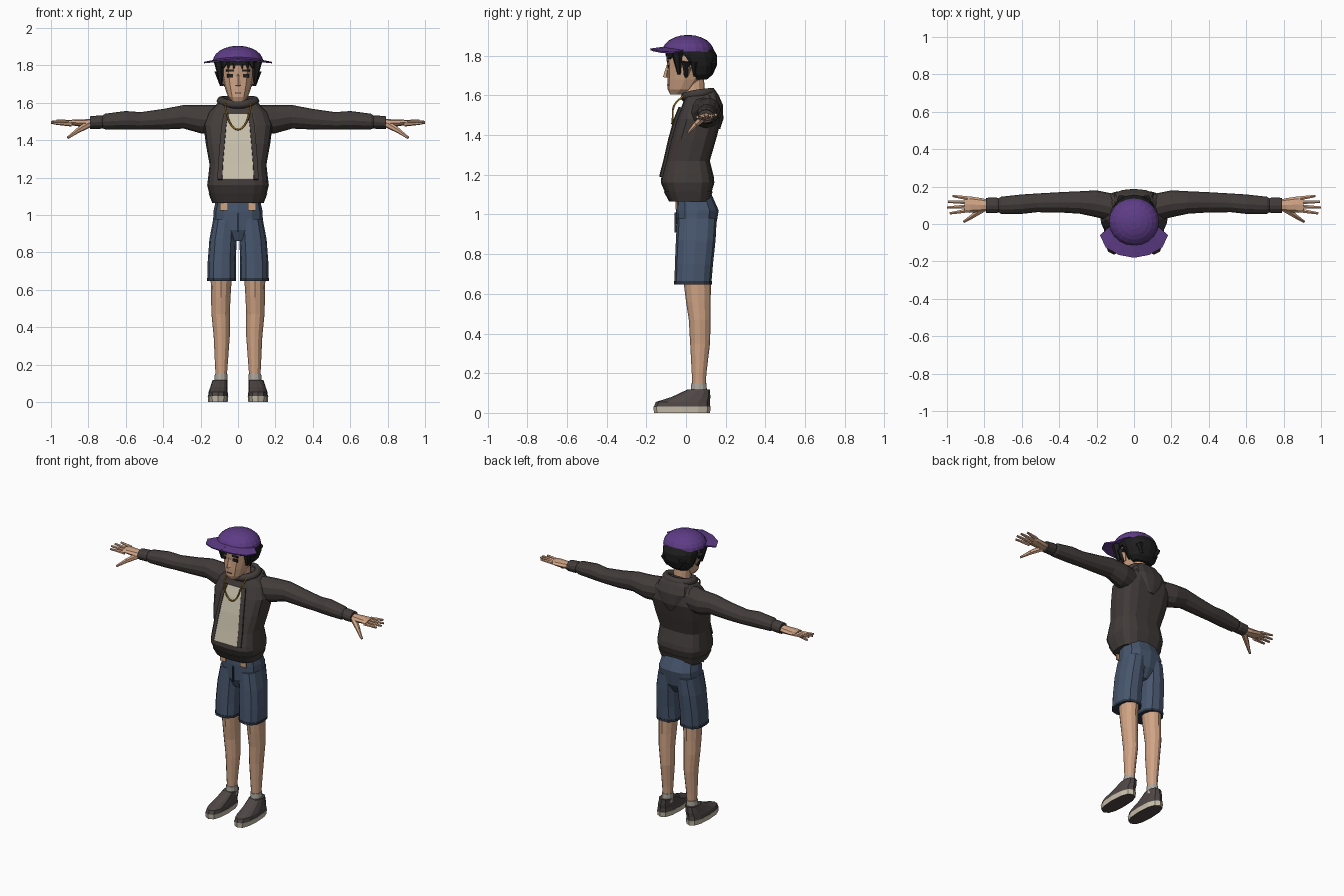
import bpy, bmesh
from math import cos, sin, pi, copysign
from mathutils import Vector

if "Cube" in bpy.data.objects:
    bpy.data.objects.remove(bpy.data.objects["Cube"])


def material(name, hexcode):
    parts = [int(hexcode[i:i + 2], 16) / 255 for i in (0, 2, 4)]
    colour = [((c + .055) / 1.055) ** 2.4 for c in parts] + [1]
    mat = bpy.data.materials.new(name)
    mat.use_nodes = True
    mat.diffuse_color = colour
    mat.node_tree.nodes["Principled BSDF"].inputs["Base Color"].default_value = colour
    return mat


skin = material("skin", "D0A485")
black = material("hair black", "1E1E1E")
purple = material("cap purple", "5E3C86")
charcoal = material("jacket charcoal", "423C3A")
cream = material("shirt cream", "C9C0AC")
denim = material("shorts blue", "47566D")
navy = material("hem navy", "2E3643")
shoe_grey = material("shoe grey", "4F4746")
sock_grey = material("sock grey", "ACA79E")
gold = material("chain gold", "927025")


def finish(name, bm, mat, mirror=False):
    bmesh.ops.recalc_face_normals(bm, faces=bm.faces)
    mesh = bpy.data.meshes.new(name)
    bm.to_mesh(mesh)
    bm.free()
    mesh.materials.append(mat)
    obj = bpy.data.objects.new(name, mesh)
    bpy.context.collection.objects.link(obj)
    if mirror:
        obj.modifiers.new("Mirror", "MIRROR").use_mirror_merge = False
    return obj


def loft(name, mat, rings, axis="z", sides=12, power=1, mirror=False):
    """Rings hold: place along the axis, two centre values, two radii."""
    bm = bmesh.new()
    loops = []
    for t, u, v, ru, rv in rings:
        loop = []
        for i in range(sides):
            a = 2 * pi * i / sides
            c, s = cos(a), sin(a)
            p = u + ru * copysign(abs(c) ** power, c)
            q = v + rv * copysign(abs(s) ** power, s)
            loop.append(bm.verts.new((t, p, q) if axis == "x" else (p, q, t)))
        loops.append(loop)
    for low, high in zip(loops, loops[1:]):
        for i in range(sides):
            j = (i + 1) % sides
            bm.faces.new((low[i], low[j], high[j], high[i]))
    bm.faces.new(loops[0])
    bm.faces.new(loops[-1])
    return finish(name, bm, mat, mirror)


def spans(rows):
    """Turn height, front, back, half width into rings around the middle."""
    return [(z, 0, (f + b) / 2, w, (b - f) / 2) for z, f, b, w in rows]


def taper(name, mat, a, b, r1, r2, sides=6, mirror=True):
    a, b = Vector(a), Vector(b)
    bm = bmesh.new()
    bmesh.ops.create_cone(bm, cap_ends=True, segments=sides, radius1=r1,
                          radius2=r2, depth=(b - a).length)
    turn = (b - a).to_track_quat("Z", "Y").to_matrix()
    bmesh.ops.rotate(bm, matrix=turn, verts=bm.verts)
    bmesh.ops.translate(bm, vec=(a + b) / 2, verts=bm.verts)
    return finish(name, bm, mat, mirror)


def strip(name, mat, left, right, thickness, mirror=False):
    """Quad strip between two rails, thickened."""
    bm = bmesh.new()
    rails = [[bm.verts.new(p) for p in rail] for rail in (left, right)]
    for i in range(len(left) - 1):
        bm.faces.new((rails[0][i], rails[1][i], rails[1][i + 1], rails[0][i + 1]))
    obj = finish(name, bm, mat, mirror)
    solid = obj.modifiers.new("Thickness", "SOLIDIFY")
    solid.thickness, solid.offset = thickness, 0
    return obj


def plate(name, mat, x, y, z, w, h, mirror=True, depth=.008):
    strip(name, mat, [(x - w, y, z - h), (x - w, y, z + h)],
          [(x + w, y, z - h), (x + w, y, z + h)], depth, mirror)


def tube(name, mat, points, radius, cyclic=False):
    curve = bpy.data.curves.new(name, "CURVE")
    curve.dimensions = "3D"
    curve.bevel_depth, curve.bevel_resolution = radius, 1
    curve.resolution_u = 3
    line = curve.splines.new("BEZIER")
    line.bezier_points.add(len(points) - 1)
    for bp, p in zip(line.bezier_points, points):
        bp.co = p
        bp.handle_left_type = bp.handle_right_type = "AUTO"
    line.use_cyclic_u = cyclic
    curve.materials.append(mat)
    obj = bpy.data.objects.new(name, curve)
    bpy.context.collection.objects.link(obj)


# Head, neck and face
loft("head", skin, spans([
    (1.605, -.08, -.02, .03), (1.63, -.092, .04, .053), (1.68, -.094, .08, .07),
    (1.74, -.094, .12, .084), (1.8, -.1, .12, .09), (1.85, -.08, .1, .08)]), power=.8)
loft("neck", skin, spans([(1.53, -.01, .1, .055), (1.7, -.015, .09, .05)]))
taper("nose", skin, (0, -.09, 1.755), (0, -.1, 1.69), .006, .017, 4, False)
plate("eye", black, .043, -.089, 1.745, .017, .009)
plate("brow", black, .043, -.092, 1.772, .021, .005)
plate("mouth", shoe_grey, 0, -.093, 1.652, .017, .002, False)
taper("ear", skin, (.075, .0, 1.7), (.095, .01, 1.75), .012, .02)

# Hair
loft("back_hair", black, spans([
    (1.68, .04, .105, .065), (1.705, .015, .135, .092), (1.75, -.01, .155, .108),
    (1.8, -.045, .157, .114), (1.85, -.06, .13, .11)]), sides=16)
loft("hair_band", black, spans([(1.8, -.102, .14, .105), (1.85, -.105, .13, .115)]), sides=16)
for i, x in enumerate((.015, .045, .072)):
    taper("fringe_tuft", black, (x, -.085 + x / 4, 1.82),
          (x + .008, -.1 + x / 4, 1.783), .022, .003, 5)
taper("sideburn", black, (.1, -.045, 1.82), (.09, -.035, 1.705), .03, .008)
for y in (.0, .045, .09, .13):
    taper("side_tuft", black, (.1 - y / 4, y, 1.77), (.088 - y / 3, y, 1.69 + y / 6), .026, .008)

# Cap dome and curved bill
loft("cap_dome", purple, [
    (1.82 + .085 * sin(a), 0, .01, .135 * cos(a), .13 * cos(a))
    for a in [pi / 2 * i / 6.2 for i in range(7)]], sides=20)
outer = [(.182, -.06, 1.815), (.15, -.125, 1.818), (.08, -.165, 1.826), (0, -.18, 1.832)]
inner = [(.125, -.01, 1.826), (.105, -.06, 1.832), (.06, -.1, 1.838), (0, -.11, 1.842)]
strip("cap_bill", purple, inner, outer, .008, True)

# Jacket body, hood and collar
loft("jacket_body", charcoal, spans([
    (1.07, -.075, .115, .135), (1.11, -.105, .128, .152), (1.16, -.127, .143, .165),
    (1.19, -.124, .14, .161), (1.27, -.102, .12, .152), (1.38, -.077, .152, .172),
    (1.48, -.048, .178, .185), (1.55, -.02, .172, .16), (1.605, .0, .145, .1)]),
    sides=16, power=.65)
tube("hood_collar", charcoal, [(0, -.005, 1.59), (.085, .035, 1.605), (.07, .11, 1.615),
     (0, .13, 1.615), (-.07, .11, 1.615), (-.085, .035, 1.605)], .024, True)
loft("hood_drape", charcoal, spans([
    (1.43, .14, .172, .02), (1.48, .1, .188, .075), (1.55, .08, .187, .115),
    (1.6, .075, .165, .105), (1.63, .09, .145, .07)]), power=.8)
loft("hem_band", charcoal, spans([(1.065, -.085, .12, .138), (1.115, -.112, .134, .157)]),
     sides=16, power=.65)

# Shirt panel with jacket edges and pockets
front = [(1.19, -.13, .084), (1.27, -.109, .08), (1.38, -.084, .071),
         (1.48, -.056, .062), (1.54, -.032, .05)]
strip("shirt_front", cream, [(-w, y, z) for z, y, w in front],
      [(w, y, z) for z, y, w in front], .009)
strip("jacket_edge", charcoal, [(w, y, z) for z, y, w in front],
      [(w + .025, y + .006, z) for z, y, w in front], .012, True)
side = [(x, -.057, 1.52 - abs(x) / 20) for x in (.06,)]
tube("neck_chain", gold, [(-.07, -.01, 1.6), (-.062, -.06, 1.55), (-.035, -.067, 1.48),
     (0, -.07, 1.457), (.035, -.067, 1.48), (.062, -.06, 1.55), (.07, -.01, 1.6)], .005)

# Sleeves and cuffs
loft("sleeve", charcoal, [
    (.1, .085, 1.51, .075, .08), (.2, .108, 1.512, .072, .075),
    (.29, .115, 1.525, .06, .063), (.4, .116, 1.512, .054, .055),
    (.52, .113, 1.503, .05, .047), (.6, .106, 1.506, .052, .05),
    (.71, .1, 1.5, .046, .042), (.725, .1, 1.498, .037, .034),
    (.735, .1, 1.497, .042, .036), (.79, .1, 1.494, .04, .034)], axis="x", mirror=True)

# Hands
loft("palm", skin, [
    (.77, .1, 1.493, .028, .022), (.82, .102, 1.491, .037, .021),
    (.88, .104, 1.494, .044, .016), (.905, .105, 1.496, .041, .012)],
    axis="x", sides=8, mirror=True)
for i, length in enumerate((.075, .1, .105, .09)):
    y = .138 - .022 * i
    z = 1.5 - .004 * i
    taper("finger", skin, (.89, y, z - .003), (.895 + length, y + .012 - .009 * i, z + .003),
          .012, .007)
taper("thumb_base", skin, (.8, .085, 1.485), (.86, .045, 1.45), .02, .014)
taper("thumb_tip", skin, (.855, .047, 1.453), (.91, .012, 1.413), .014, .007)

# Shorts
loft("shorts_seat", denim, spans([
    (.86, -.02, .11, .05), (.92, -.045, .147, .135), (1.02, -.05, .165, .131),
    (1.11, -.045, .125, .112)]), power=.8)
loft("shorts_leg", denim, [
    (.655, .087, .035, .076, .093), (.75, .087, .04, .075, .096),
    (.87, .08, .049, .073, .1), (.98, .068, .055, .064, .1)],
    power=.8, mirror=True)
loft("shorts_hem", navy, [
    (.648, .087, .035, .0775, .095), (.664, .087, .035, .0775, .095)],
    power=.8, mirror=True)
plate("hip_patch", skin, .075, -.05, 1.05, .021, .025)
plate("fly", navy, 0, -.053, .96, .004, .05, False)

# Legs and socks
loft("leg", skin, [
    (.11, .09, .065, .028, .032), (.2, .089, .066, .034, .037),
    (.35, .087, .071, .043, .05), (.47, .093, .069, .049, .055),
    (.56, .092, .062, .052, .062), (.7, .089, .055, .058, .072)], mirror=True)
loft("sock", sock_grey, [
    (.09, .092, .065, .036, .042), (.15, .09, .065, .034, .038)], mirror=True)

# Shoes with pale soles and dark undersides
sole = loft("shoe_sole", cream, [
    (0, .107, -.02, .052, .141), (.032, .107, -.02, .055, .145)], power=.8, mirror=True)
sole.data.materials.append(shoe_grey)
for face in sole.data.polygons:
    if face.normal.z < -.9:
        face.material_index = 1
loft("shoe_upper", shoe_grey, [
    (.03, .107, -.02, .053, .142), (.055, .106, -.016, .051, .136),
    (.08, .102, .025, .046, .098), (.118, .096, .064, .04, .056)],
    power=.8, mirror=True)
